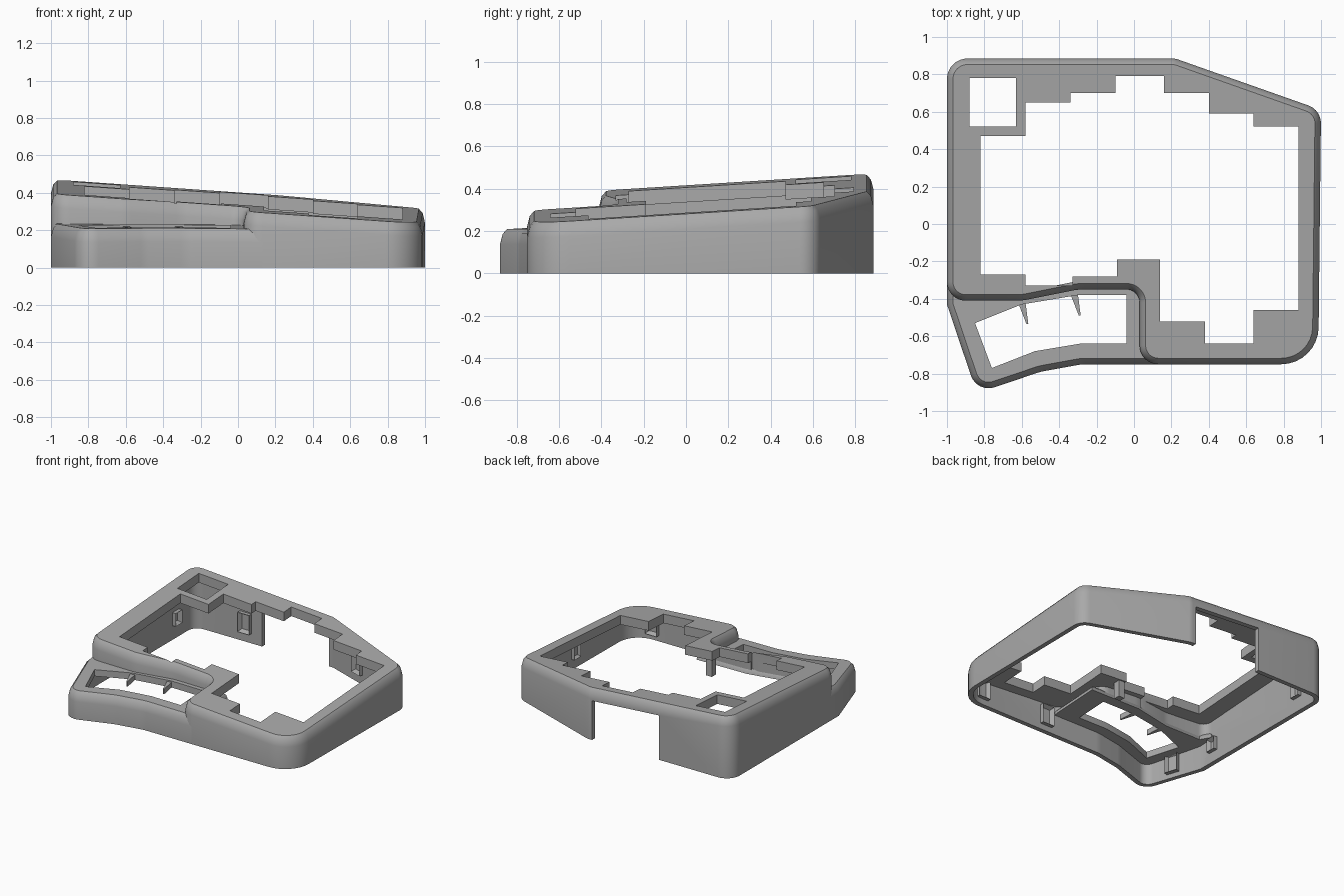
import bpy, bmesh, math
from mathutils import Vector, Matrix

cube = bpy.data.objects.get("Cube")
if cube:
    bpy.data.objects.remove(cube)

grey = bpy.data.materials.new("plain grey")
grey.use_nodes = True
colour = (0.4, 0.4, 0.4, 1)
grey.diffuse_color = colour
grey.node_tree.nodes["Principled BSDF"].inputs["Base Color"].default_value = colour


def main_top(x, y):
    return 0.348 + 0.063 * y - 0.07 * x


def thumb_top(x, y):
    return 0.247 + 0.055 * y - 0.01 * x


def add_object(name, bm):
    bmesh.ops.recalc_face_normals(bm, faces=bm.faces[:])
    mesh = bpy.data.meshes.new(name)
    bm.to_mesh(mesh)
    bm.free()
    mesh.materials.append(grey)
    obj = bpy.data.objects.new(name, mesh)
    bpy.context.collection.objects.link(obj)
    return obj


def rounded(corners, steps=8):
    """Outline with each (x, y, radius) corner rounded."""
    pts = []
    for i, (x, y, r) in enumerate(corners):
        p = Vector((x, y))
        if r == 0:
            pts.append(p)
            continue
        a = (Vector(corners[i - 1][:2]) - p).normalized()
        b = (Vector(corners[(i + 1) % len(corners)][:2]) - p).normalized()
        half = a.angle(b) / 2
        centre = p + (a + b).normalized() * r / math.sin(half)
        start = p + a * r / math.tan(half) - centre
        end = p + b * r / math.tan(half) - centre
        turn = math.atan2(start.x * end.y - start.y * end.x, start.dot(end))
        for k in range(steps + 1):
            pts.append(centre + Matrix.Rotation(turn * k / steps, 2) @ start)
    return pts


def inset(pts, d):
    """Move a counter-clockwise outline inward by d."""
    out = []
    for i, p in enumerate(pts):
        e = (p - pts[i - 1]).normalized()
        f = (pts[(i + 1) % len(pts)] - p).normalized()
        n, m = Vector((-e.y, e.x)), Vector((-f.y, f.x))
        out.append(p + (n + m) * d / (1 + n.dot(m)))
    return out


def loft(name, rings):
    """Solid through rings of (outline, height function)."""
    bm = bmesh.new()
    loops = [[bm.verts.new((p.x, p.y, h(p.x, p.y))) for p in o] for o, h in rings]
    for a, b in zip(loops, loops[1:]):
        for i in range(len(a)):
            bm.faces.new((a[i - 1], a[i], b[i], b[i - 1]))
    bm.faces.new(loops[0])
    bm.faces.new(loops[-1])
    return add_object(name, bm)


def level(z):
    return lambda x, y: z


def below(top, d):
    return lambda x, y: top(x, y) - d


def prism(name, pts, low, high):
    outline = [Vector(p) for p in pts]
    return loft(name, [(outline, low), (outline, high)])


def body(name, outline, top):
    """Outer solid with a soft shoulder around the top."""
    profile = [(0, 0.07), (0.012, 0.022), (0.032, 0)]
    return loft(name, [(outline, level(0))] +
                [(inset(outline, d), below(top, drop)) for d, drop in profile])


def carve(obj, cutters):
    for c in cutters:
        mod = obj.modifiers.new("cut", 'BOOLEAN')
        mod.operation, mod.solver, mod.object = 'DIFFERENCE', 'EXACT', c
    bpy.context.view_layer.update()
    mesh = bpy.data.meshes.new_from_object(
        obj.evaluated_get(bpy.context.evaluated_depsgraph_get()))
    obj.modifiers.clear()
    obj.data = mesh
    bpy.ops.object.select_all(action='DESELECT')
    obj.select_set(True)
    bpy.context.view_layer.objects.active = obj
    bpy.ops.object.shade_smooth_by_angle(angle=math.radians(35))


# Outlines of the main case and the lower thumb section
main_line = rounded([(-1, -0.41, 0.1), (-0.6, -0.41, 0.3), (-0.3, -0.35, 0.3),
                     (0.03, -0.35, 0.07), (0.03, -0.75, 0.1), (0.985, -0.75, 0.2),
                     (1, 0.61, 0.1), (0.22, 0.885, 0.1), (-1, 0.885, 0.11)])
thumb_line = rounded([(-1, -0.29, 0), (-1, -0.43, 0), (-0.84, -0.905, 0.1),
                      (-0.5, -0.79, 0.3), (-0.28, -0.75, 0.3), (0.13, -0.75, 0),
                      (0.13, -0.3, 0), (-0.3, -0.3, 0), (-0.6, -0.36, 0),
                      (-0.9, -0.36, 0), (-0.95, -0.29, 0)])
thumb_room = rounded([(-0.965, -0.2, 0), (-0.965, -0.43, 0), (-0.82, -0.862, 0.065),
                      (-0.5, -0.755, 0.3), (-0.28, -0.715, 0.3), (0.2, -0.715, 0),
                      (0.2, -0.2, 0)])

# Stepped key opening
key_hole = [(-0.82, 0.47), (-0.58, 0.47), (-0.58, 0.65), (-0.34, 0.65), (-0.34, 0.70),
            (-0.10, 0.70), (-0.10, 0.79), (0.16, 0.79), (0.16, 0.70), (0.40, 0.70),
            (0.40, 0.59), (0.64, 0.59), (0.64, 0.52), (0.88, 0.52), (0.88, -0.46),
            (0.64, -0.46), (0.64, -0.64), (0.38, -0.64), (0.38, -0.52), (0.14, -0.52),
            (0.14, -0.19), (-0.09, -0.19), (-0.09, -0.28), (-0.33, -0.28),
            (-0.33, -0.33), (-0.58, -0.33), (-0.58, -0.27), (-0.82, -0.27)]
thumb_hole = [(-0.85, -0.53), (-0.6, -0.43), (-0.3, -0.38), (-0.04, -0.38),
              (-0.04, -0.64), (-0.29, -0.64), (-0.53, -0.68), (-0.76, -0.77)]
corner_hole = [(-0.88, 0.52), (-0.63, 0.52), (-0.63, 0.78), (-0.88, 0.78)]
back_gap = [(-0.39, 0.83), (0.18, 0.83), (0.18, 1), (-0.39, 1)]

room = inset(main_line, 0.035)
main_cut = loft("main_room", [(room, level(-0.1)), (room, below(main_top, 0.07))])
thumb_cut = loft("thumb_room", [(thumb_room, level(-0.1)),
                                (thumb_room, below(thumb_top, 0.05))])
cutters = [main_cut, thumb_cut,
           prism("key_opening", key_hole, level(0.1), level(1)),
           prism("corner_opening", corner_hole, level(0.1), level(1)),
           prism("back_gap", back_gap, level(-0.1), below(main_top, 0.09))]
thumb_opening = prism("thumb_opening", thumb_hole, level(0.05), level(1))

carve(body("main_case", main_line, main_top), cutters)
carve(body("thumb_case", thumb_line, thumb_top), [thumb_cut, thumb_opening])
for c in cutters + [thumb_opening]:
    bpy.data.objects.remove(c)

# Thin ribs reaching into the thumb opening
for x, y in [(-0.6, -0.42), (-0.32, -0.375)]:
    prism("thumb_rib", [(x - 0.02, y), (x + 0.02, y), (x + 0.035, y - 0.115),
                        (x + 0.025, y - 0.115)], below(thumb_top, 0.05),
          below(thumb_top, 0.01))


def clip(x, y, angle, z, w=0.1, h=0.15):
    """Recessed catch block on an inner wall, facing along angle."""
    bm = bmesh.new()
    bmesh.ops.create_cube(bm, size=1, matrix=Matrix.Diagonal((0.05, w, h, 1)))
    face = max(bm.faces, key=lambda f: f.calc_center_median().x)
    bmesh.ops.inset_individual(bm, faces=[face], thickness=0.025)
    bmesh.ops.translate(bm, verts=face.verts, vec=(-0.03, 0, 0))
    bm.transform(Matrix.Translation((x, y, z)) @ Matrix.Rotation(math.radians(angle), 4, 'Z'))
    add_object("wall_clip", bm)


# Catches around the inner walls
clip(-0.96, 0.62, 0, 0.16, 0.08, 0.1)
clip(-0.53, 0.845, -90, 0.15)
clip(0.5, 0.745, -109, 0.15)
clip(0.96, -0.02, 180, 0.13, 0.08, 0.1)
clip(0.78, -0.71, 90, 0.12)
clip(0.2, -0.71, 90, 0.12)
clip(-0.885, -0.64, 18, 0.11)
clip(-0.96, -0.29, 0, 0.13, 0.08, 0.1)

# Small post under the top plate
prism("hanging_post", [(-0.08, -0.25), (-0.03, -0.25), (-0.03, -0.2), (-0.08, -0.2)],
      level(0.14), below(main_top, 0.05))
